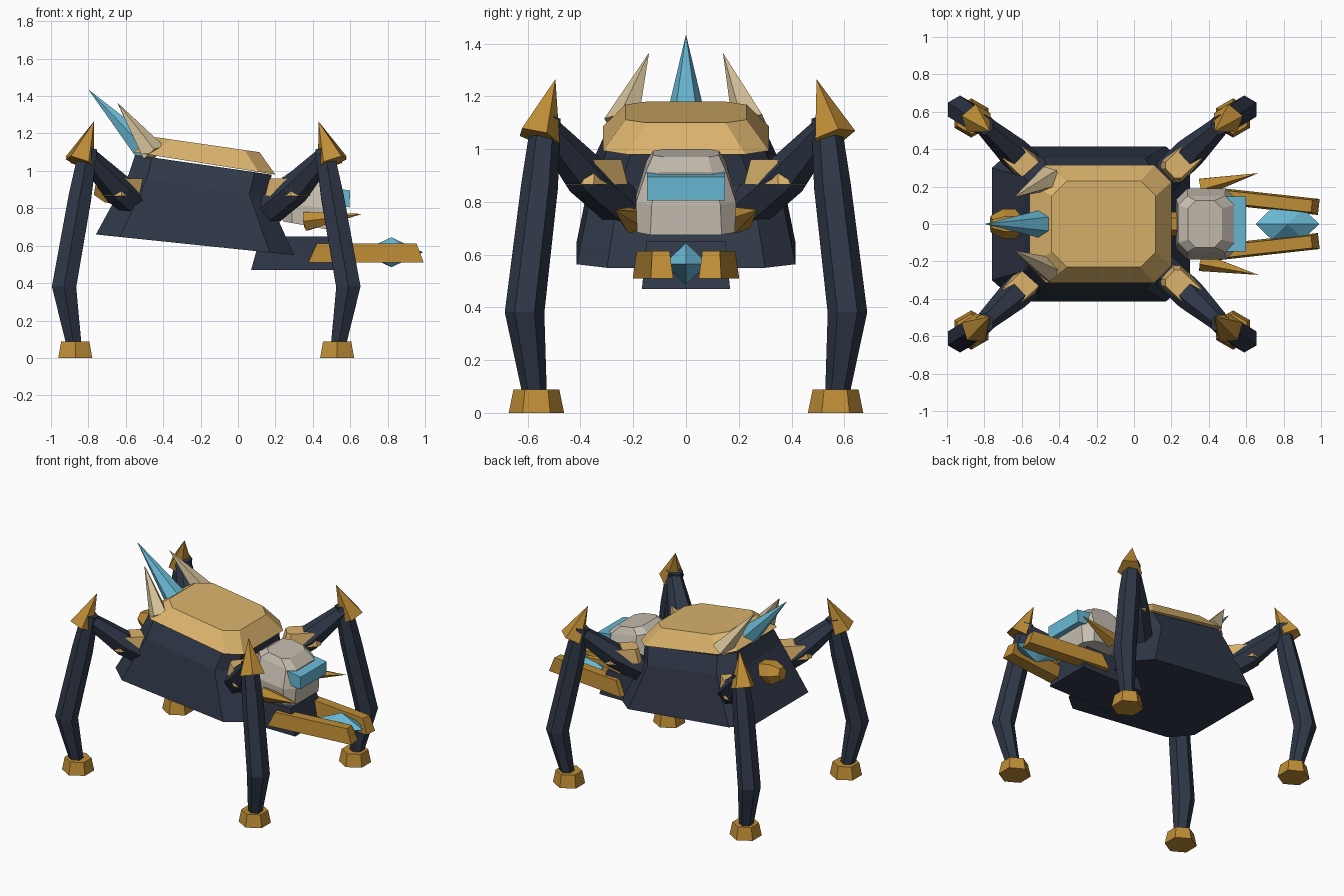
import bpy, bmesh, math
from mathutils import Vector, Matrix

if "Cube" in bpy.data.objects:
    bpy.data.objects.remove(bpy.data.objects["Cube"])


def material(name, r, g, b):
    m = bpy.data.materials.new(name)
    lin = [((v / 255 + 0.055) / 1.055) ** 2.4 for v in (r, g, b)]
    m.diffuse_color = (*lin, 1)
    m.use_nodes = True
    m.node_tree.nodes["Principled BSDF"].inputs["Base Color"].default_value = m.diffuse_color
    return m


DARK = material("dark_slate", 47, 55, 71)
SAND = material("sand_gold", 219, 179, 108)
GOLD = material("deep_gold", 190, 141, 54)
GREY = material("warm_grey", 197, 189, 176)
BLUE = material("crystal_blue", 106, 186, 214)
BONE = material("bone", 214, 194, 154)


def build(name, rings, mat):
    """Loft closed rings of points; a one-point ring makes a tip."""
    bm = bmesh.new()
    loops = [[bm.verts.new(p) for p in ring] for ring in rings]
    for a, b in zip(loops, loops[1:]):
        n = max(len(a), len(b))
        for i in range(n):
            j = (i + 1) % n
            if len(a) == 1:
                bm.faces.new((a[0], b[j], b[i]))
            elif len(b) == 1:
                bm.faces.new((a[i], a[j], b[0]))
            else:
                bm.faces.new((a[i], a[j], b[j], b[i]))
    for loop in (loops[0], loops[-1]):
        if len(loop) > 2:
            bm.faces.new(loop)
    bmesh.ops.recalc_face_normals(bm, faces=bm.faces)
    me = bpy.data.meshes.new(name)
    bm.to_mesh(me)
    bm.free()
    me.materials.append(mat)
    ob = bpy.data.objects.new(name, me)
    bpy.context.collection.objects.link(ob)
    return ob


def octagon(x0, x1, z0, z1, hy, c, cy=None):
    """Chamfered rectangle sloping from z0 at x0 to z1 at x1."""
    cy = c if cy is None else cy
    xy = [(x0 + c, -hy), (x1 - c, -hy), (x1, -hy + cy), (x1, hy - cy),
          (x1 - c, hy), (x0 + c, hy), (x0, hy - cy), (x0, -hy + cy)]
    return [(x, y, z0 + (z1 - z0) * (x - x0) / (x1 - x0)) for x, y in xy]


def rect(x0, x1, z0, z1, hy):
    return [(x0, -hy, z0), (x1, -hy, z1), (x1, hy, z1), (x0, hy, z0)]


def circle(center, axis, r, n=6):
    """Polygon of n sides around an axis."""
    axis = Vector(axis).normalized()
    up = Vector((0, 0, 1)) if abs(axis.z) < 0.9 else Vector((1, 0, 0))
    u = axis.cross(up).normalized()
    v = axis.cross(u)
    c = Vector(center)
    return [c + r * (math.cos(t) * u + math.sin(t) * v)
            for t in (2 * math.pi * i / n for i in range(n))]


def spike(name, base, tip, r, mat, n=5):
    axis = Vector(tip) - Vector(base)
    return build(name, [circle(base, axis, r, n), [Vector(tip)]], mat)


def tube(name, stops, mat, n=6):
    """Limb through (point, radius) stops."""
    pts = [Vector(p) for p, r in stops]
    rings = []
    for i, (p, r) in enumerate(stops):
        axis = pts[min(i + 1, len(pts) - 1)] - pts[max(i - 1, 0)]
        rings.append(circle(p, axis, r, n))
    return build(name, rings, mat)


# Hull and back shell
build("body", [octagon(-0.76, 0.30, 0.66, 0.55, 0.415, 0.13, 0.115),
               octagon(-0.585, 0.16, 0.98, 0.86, 0.35, 0.10),
               octagon(-0.55, 0.18, 1.085, 0.98, 0.30, 0.09)], DARK)
build("back_shell", [octagon(-0.56, 0.20, 1.10, 0.98, 0.315, 0.09),
                     octagon(-0.44, 0.115, 1.18, 1.10, 0.23, 0.08)], SAND)

# Tail nozzle and neck joint
tube("tail_cap", [((-0.54, 0, 0.87), 0.08), ((-0.70, 0, 0.90), 0.08),
                  ((-0.765, 0, 0.91), 0.045)], GOLD)
tube("neck_joint", [((0.10, 0, 0.86), 0.065), ((0.27, 0, 0.84), 0.065)], GOLD)

# Spikes on the back
spike("back_crystal", (-0.49, 0, 1.11), (-0.80, 0, 1.435), 0.077, BLUE, 6)
for s, side in ((1, "left"), (-1, "right")):
    spike("back_horn_" + side, (-0.45, s * 0.245, 1.09),
          (-0.645, s * 0.14, 1.365), 0.07, BONE)

# Head with visor and jaw block
build("head", [octagon(0.24, 0.545, 0.73, 0.675, 0.185, 0.05),
               octagon(0.225, 0.55, 0.83, 0.79, 0.19, 0.06),
               octagon(0.235, 0.535, 0.965, 0.91, 0.15, 0.05),
               octagon(0.29, 0.47, 1.00, 0.97, 0.125, 0.04)], GREY)
build("visor", [rect(0.46, 0.595, 0.825, 0.805, 0.147),
                rect(0.465, 0.60, 0.915, 0.895, 0.147)], BLUE)
build("jaw_block", [rect(0.07, 0.57, 0.47, 0.47, 0.167),
                    rect(0.12, 0.52, 0.65, 0.65, 0.15)], DARK)

# Mandibles and tusks
for s, side in ((1, "left"), (-1, "right")):
    jaw = build("mandible_" + side, [rect(-0.31, 0.31, 0.51, 0.51, 0.043),
                                     rect(-0.262, 0.272, 0.613, 0.613, 0.033)], GOLD)
    jaw.data.transform(Matrix.Translation((0.68, s * 0.125, 0))
                       @ Matrix.Rotation(-s * 0.11, 4, "Z"))
    spike("tusk_" + side, (0.36, s * 0.20, 0.73), (0.665, s * 0.272, 0.77), 0.053, GOLD)

# Crystal held between the mandibles
gem = [(0.82 + 0.17 * math.cos(k * math.pi / 3),
        0.095 * math.sin(k * math.pi / 3), 0.565) for k in range(6)]
build("jaw_crystal", [[(0.82, 0, 0.485)], gem, [(0.82, 0, 0.645)]], BLUE)

# Four legs, mirrored about x = -0.17 and y = 0
CX = -0.17
for sx, end in ((1, "front"), (-1, "rear")):
    for sy, side in ((1, "left"), (-1, "right")):
        def P(x, y, z):
            return Vector((CX + sx * (x - CX), sy * y, z))
        tag = "_" + end + "_" + side
        tube("thigh" + tag, [(P(0.14, 0.23, 0.77), 0.085), (P(0.30, 0.38, 0.90), 0.085),
                             (P(0.475, 0.54, 1.09), 0.05)], DARK)
        tube("shin" + tag, [(P(0.46, 0.53, 1.12), 0.055), (P(0.505, 0.555, 0.86), 0.07),
                            (P(0.59, 0.612, 0.38), 0.075), (P(0.535, 0.572, 0.06), 0.045)], DARK)
        spike("knee_spike" + tag, P(0.505, 0.56, 1.045), P(0.43, 0.495, 1.265), 0.085, GOLD)
        # Armour pad on the hip
        pad = build("hip_pad" + tag, [octagon(-0.125, 0.125, 0.865, 0.865, 0.075, 0.03),
                                      octagon(-0.10, 0.10, 0.96, 0.96, 0.06, 0.025)], SAND)
        c = P(0.265, 0.34, 0)
        pad.data.transform(Matrix.Translation(c)
                           @ Matrix.Rotation(math.atan2(sy * 0.7, sx * 0.75), 4, "Z"))
        # Foot
        f = P(0.53, 0.567, 0)
        build("foot" + tag, [circle(f, (0, 0, 1), 0.105),
                             circle(f + Vector((0, 0, 0.088)), (0, 0, 1), 0.087)], GOLD)
